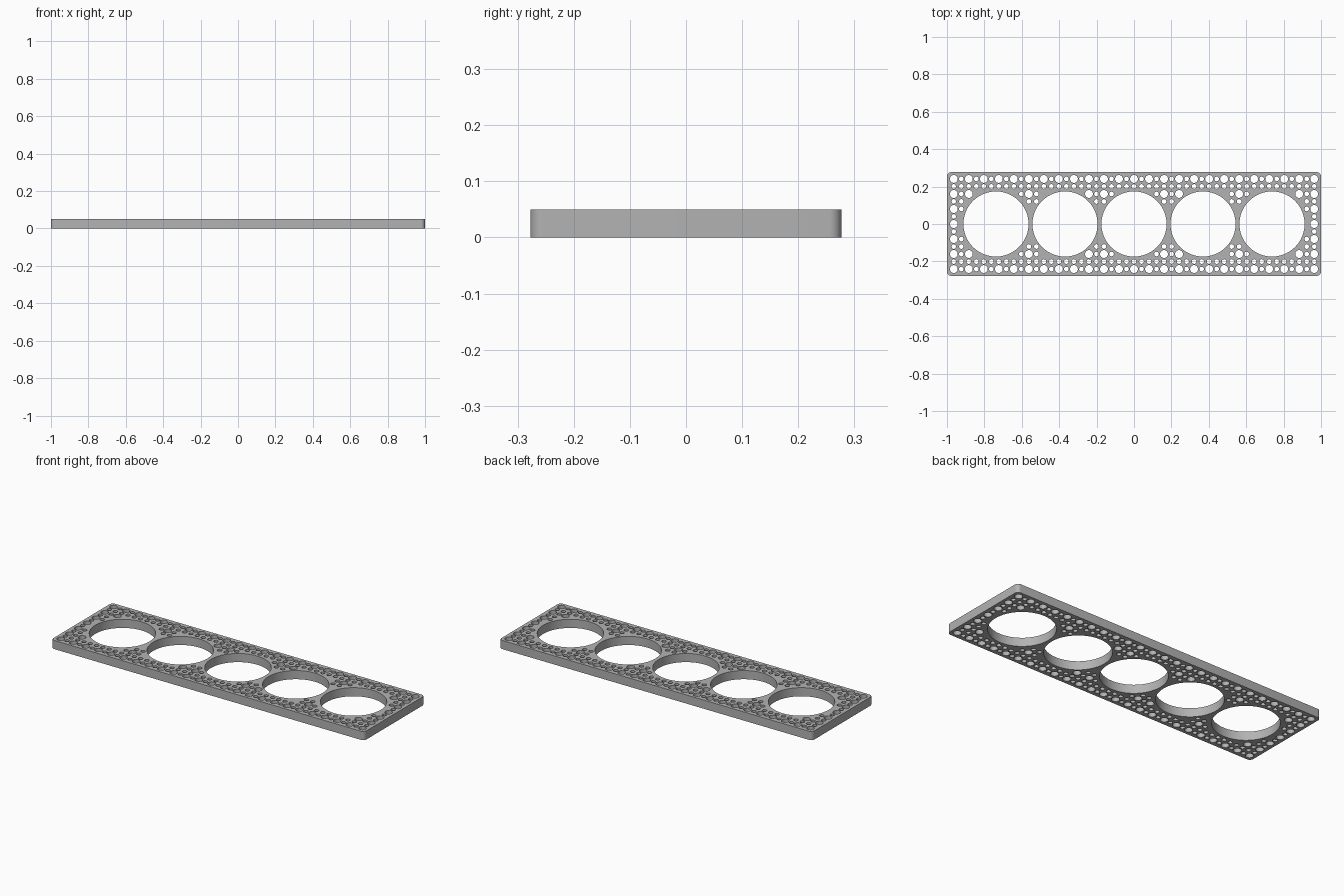
import bpy, bmesh
from math import cos, sin, pi, hypot, radians

cube = bpy.data.objects.get("Cube")
if cube:
    bpy.data.objects.remove(cube, do_unlink=True)

PITCH = 0.0803              # spacing of the wide pin holes
COLS, ROWS = 25, 7
HALF_X, HALF_Y, THICK = 1.0, 0.277, 0.05
CORNER = 0.022
BIG_R, WIDE_R, SMALL_R = 0.174, 0.021, 0.0125
BIG_XS = [i * 0.369 for i in range(-2, 3)]
MARGIN = 0.0065             # least wall between a pin hole and a round opening

grey = bpy.data.materials.new("grey_plastic")
grey.use_nodes = True
colour = (0.45, 0.45, 0.45, 1)
grey.diffuse_color = colour
grey.node_tree.nodes["Principled BSDF"].inputs["Base Color"].default_value = colour


def arc(cx, cy, r, start, end, steps):
    return [(cx + r * cos(start + (end - start) * i / steps),
             cy + r * sin(start + (end - start) * i / steps)) for i in range(steps + 1)]


def add_loop(curve, pts):
    spline = curve.splines.new("POLY")
    spline.points.add(len(pts) - 1)
    for p, (x, y) in zip(spline.points, pts):
        p.co = (x, y, 0, 1)
    spline.use_cyclic_u = True


def add_hole(curve, x, y, r, sides):
    add_loop(curve, arc(x, y, r, 0, 2 * pi, sides)[:-1])


# Flat outline with rounded corners
profile = bpy.data.curves.new("plate_profile", "CURVE")
profile.dimensions = "2D"
profile.fill_mode = "BOTH"
profile.extrude = THICK / 2
outline = []
for k, (sx, sy) in enumerate([(1, 1), (-1, 1), (-1, -1), (1, -1)]):
    outline += arc(sx * (HALF_X - CORNER), sy * (HALF_Y - CORNER), CORNER,
                   k * pi / 2, (k + 1) * pi / 2, 8)
add_loop(profile, outline)

# Row of large round openings
for x in BIG_XS:
    add_hole(profile, x, 0, BIG_R, 96)

# Pin holes: wide ones on the grid, small ones at the half steps
for i in range(2 * COLS - 1):
    for j in range(2 * ROWS - 1):
        x = (i - COLS + 1) * PITCH / 2
        y = (j - ROWS + 1) * PITCH / 2
        wide = i % 2 == 0 and j % 2 == 0
        r = WIDE_R if wide else SMALL_R
        if all(hypot(x - bx, y) > BIG_R + r + MARGIN for bx in BIG_XS):
            add_hole(profile, x, y, r, 24 if wide else 16)

# Turn the profile into a solid mesh plate
temp = bpy.data.objects.new("plate_profile", profile)
bpy.context.collection.objects.link(temp)
bpy.context.view_layer.update()
deps = bpy.context.evaluated_depsgraph_get()
mesh = bpy.data.meshes.new_from_object(temp.evaluated_get(deps))
bpy.data.objects.remove(temp, do_unlink=True)

bm = bmesh.new()
bm.from_mesh(mesh)
bmesh.ops.remove_doubles(bm, verts=bm.verts, dist=0.0001)
bmesh.ops.translate(bm, verts=bm.verts, vec=(0, 0, THICK / 2))
bmesh.ops.recalc_face_normals(bm, faces=bm.faces)
bm.to_mesh(mesh)
bm.free()

mesh.name = "perforated_plate"
mesh.materials.clear()
mesh.materials.append(grey)
plate = bpy.data.objects.new("perforated_plate", mesh)
bpy.context.collection.objects.link(plate)
bpy.context.view_layer.objects.active = plate
plate.select_set(True)
bpy.ops.object.shade_smooth_by_angle(angle=radians(40))
